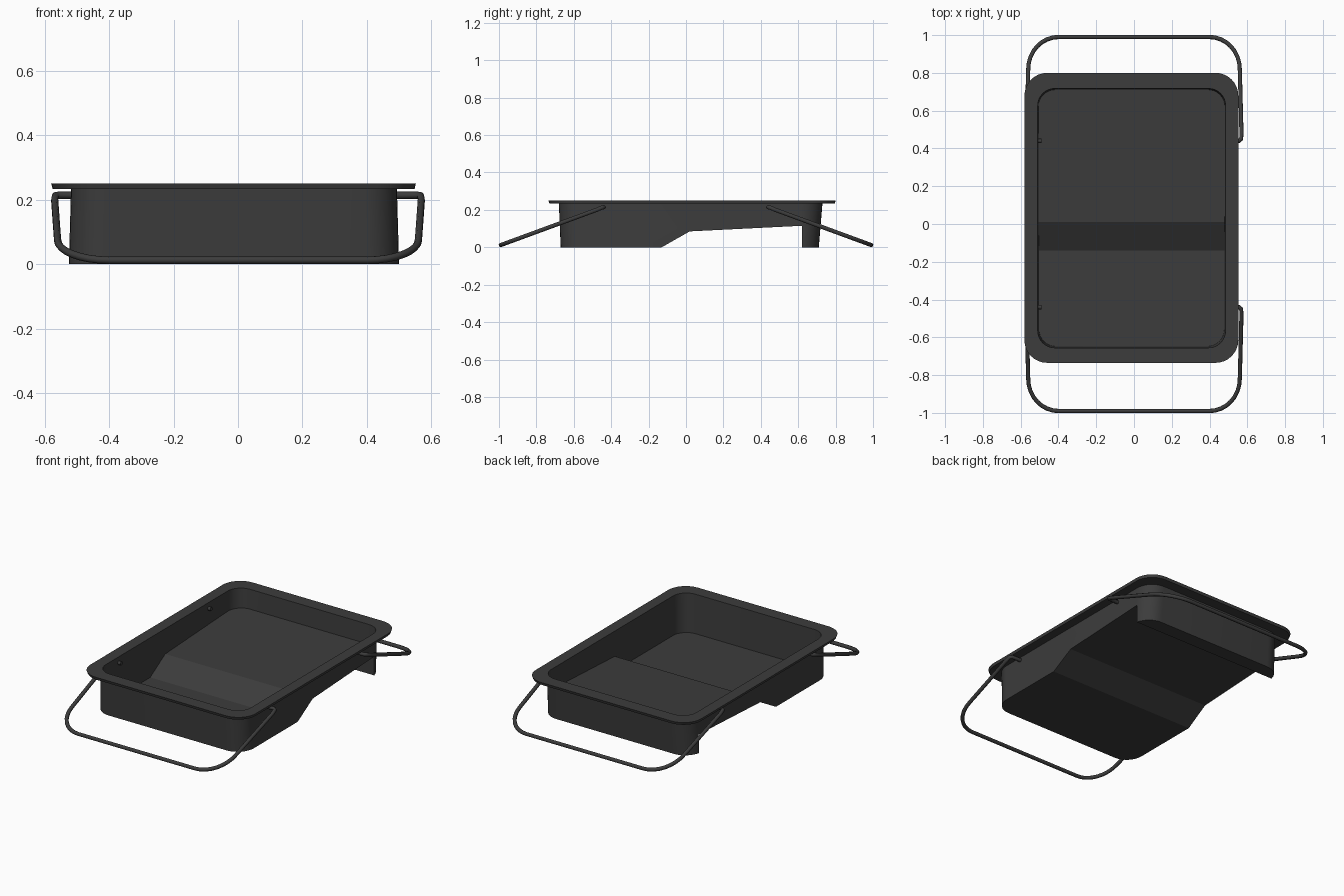
import bpy, bmesh
from math import sin, cos, pi, radians
from mathutils import Vector

old = bpy.data.objects.get("Cube")
if old:
    bpy.data.objects.remove(old, do_unlink=True)

black = bpy.data.materials.new("charcoal plastic")
black.use_nodes = True
shade = (0.045, 0.045, 0.045, 1)
black.diffuse_color = shade
black.node_tree.nodes["Principled BSDF"].inputs["Base Color"].default_value = shade


def rounded_rect(x0, x1, y0, y1, r, z, steps=8):
    corners = [(x1 - r, y1 - r), (x0 + r, y1 - r), (x0 + r, y0 + r), (x1 - r, y0 + r)]
    return [Vector((cx + r * cos(a), cy + r * sin(a), z))
            for q, (cx, cy) in enumerate(corners)
            for a in [(q + i / steps) * pi / 2 for i in range(steps + 1)]]


def loft(name, rings):
    """Closed solid through a list of matching point rings."""
    bm = bmesh.new()
    loops = [[bm.verts.new(p) for p in ring] for ring in rings]
    n = len(loops[0])
    for a, b in zip(loops, loops[1:]):
        for i in range(n):
            j = (i + 1) % n
            bm.faces.new((a[i], a[j], b[j], b[i]))
    bm.faces.new(loops[0][::-1])
    bm.faces.new(loops[-1])
    bmesh.ops.recalc_face_normals(bm, faces=bm.faces)
    mesh = bpy.data.meshes.new(name)
    bm.to_mesh(mesh)
    bm.free()
    ob = bpy.data.objects.new(name, mesh)
    bpy.context.collection.objects.link(ob)
    mesh.materials.append(black)
    return ob


def prism(name, profile):
    """Extrude a (y, z) profile across the whole width."""
    return loft(name, [[Vector((x, y, z)) for y, z in profile] for x in (-1, 1)])


def select(ob):
    bpy.ops.object.select_all(action='DESELECT')
    ob.select_set(True)
    bpy.context.view_layer.objects.active = ob


def combine(target, tool, operation):
    mod = target.modifiers.new(operation, 'BOOLEAN')
    mod.operation, mod.solver, mod.object = operation, 'EXACT', tool
    select(target)
    bpy.ops.object.modifier_apply(modifier=mod.name)
    bpy.data.objects.remove(tool, do_unlink=True)


# Tray body: lofted basin, cut underneath so only the well and rear foot touch down
tray = loft("paint_tray", [
    rounded_rect(-.525, .50, -.67, .71, .11, 0),
    rounded_rect(-.518, .493, -.68, .73, .11, .24)])
combine(tray, prism("underside_cutter", [
    (-.13, -.1), (-.13, 0), (.02, .085), (.62, .115), (.62, -.1)]), 'DIFFERENCE')

# Flat flange around the top
combine(tray, loft("rim", [
    rounded_rect(-.575, .548, -.73, .795, .12, .233),
    rounded_rect(-.58, .552, -.735, .80, .12, .25)]), 'UNION')

# Hollow interior with a well, a steep step and a gentle rolling ramp
cavity = loft("cavity_cutter", [
    rounded_rect(-.503, .478, -.648, .705, .09, .01),
    rounded_rect(-.511, .486, -.657, .72, .09, .30)])
combine(cavity, prism("ramp_cutter", [
    (-.14, -.1), (-.14, .01), (.01, .097), (.62, .127), (.8, .134), (.8, -.1)]), 'DIFFERENCE')
combine(tray, cavity, 'DIFFERENCE')
select(tray)
bpy.ops.object.shade_smooth_by_angle(angle=radians(25))


# Bent wire handles, pinned into the side walls
def handle(name, side):
    def wire_z(y):
        return .214 - .367 * (y - .44)
    half = [(.49, .44, .214), (.555, .44, .214), (.567, .45, .212), (.569, .48, wire_z(.48))]
    for i in range(9):
        a = i / 8 * pi / 2
        y = .82 + .17 * sin(a)
        half.append((.40 + .16 * cos(a), y, wire_z(y)))
    path = half + [(-x, y, z) for x, y, z in reversed(half)]
    curve = bpy.data.curves.new(name, 'CURVE')
    curve.dimensions = '3D'
    curve.bevel_depth = .0115
    curve.bevel_resolution = 2
    curve.use_fill_caps = True
    spline = curve.splines.new('POLY')
    spline.points.add(len(path) - 1)
    for point, (x, y, z) in zip(spline.points, path):
        point.co = (x, side * y, z, 1)
    curve.materials.append(black)
    ob = bpy.data.objects.new(name, curve)
    bpy.context.collection.objects.link(ob)
    select(ob)
    bpy.ops.object.convert(target='MESH')
    bpy.ops.object.shade_smooth_by_angle(angle=radians(50))


handle("front_handle", -1)
handle("back_handle", 1)
